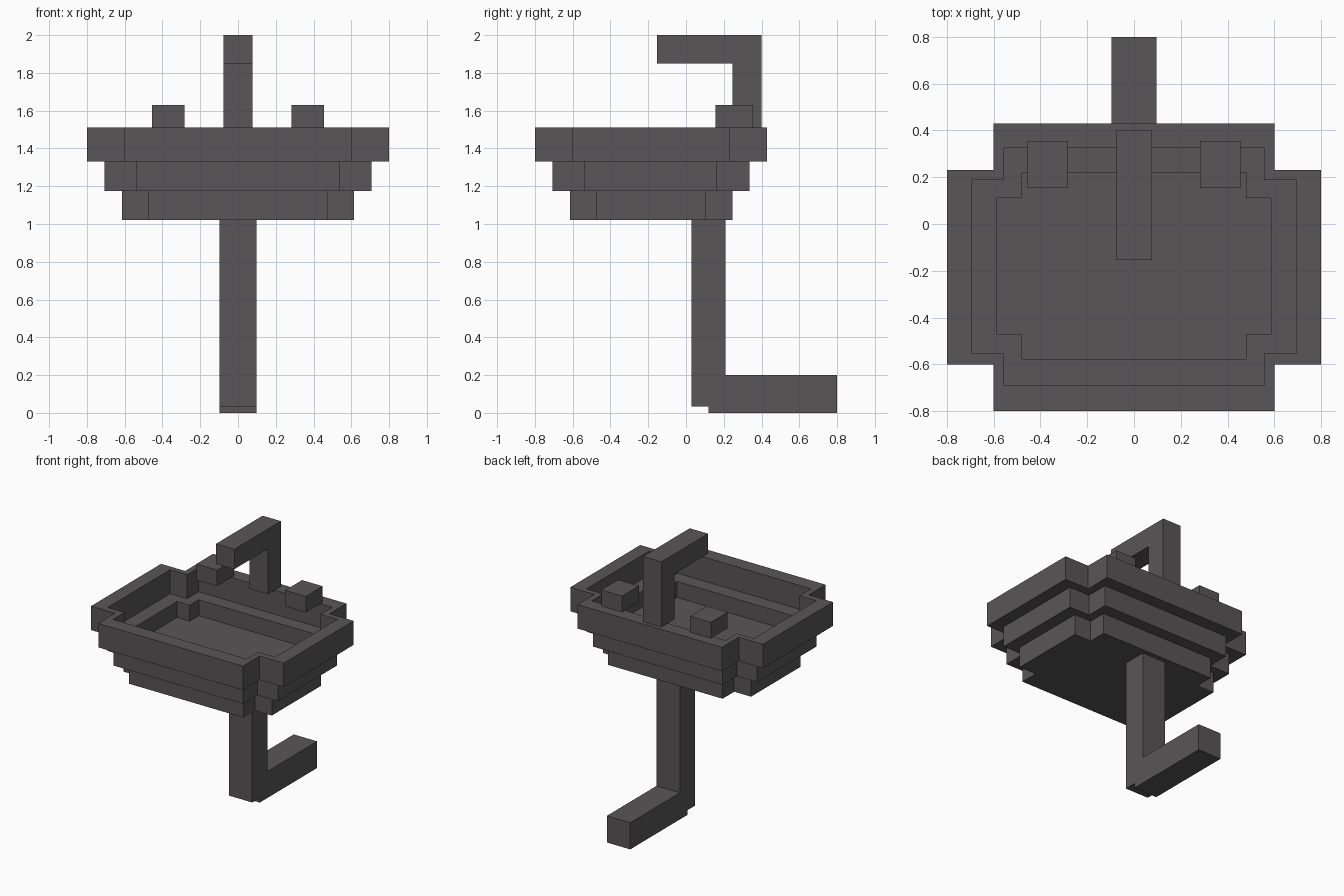
import bpy
import bmesh

cube = bpy.data.objects.get("Cube")
if cube:
    bpy.data.objects.remove(cube, do_unlink=True)

grey = bpy.data.materials.new("dark_grey")
grey.use_nodes = True
COLOUR = (0.10, 0.092, 0.096, 1)
grey.diffuse_color = COLOUR
bsdf = grey.node_tree.nodes["Principled BSDF"]
bsdf.inputs["Base Color"].default_value = COLOUR
bsdf.inputs["Roughness"].default_value = 0.8


def finish(name, bm):
    bmesh.ops.recalc_face_normals(bm, faces=bm.faces)
    mesh = bpy.data.meshes.new(name)
    bm.to_mesh(mesh)
    bm.free()
    mesh.materials.append(grey)
    obj = bpy.data.objects.new(name, mesh)
    bpy.context.collection.objects.link(obj)
    return obj


def box(name, x, y, z):
    bm = bmesh.new()
    bmesh.ops.create_cube(bm, size=1)
    for v in bm.verts:
        v.co = [r[0] + (c + 0.5) * (r[1] - r[0]) for c, r in zip(v.co, (x, y, z))]
    return finish(name, bm)


def side_profile(name, points, half_width):
    """Extrude a (y, z) outline across x."""
    bm = bmesh.new()
    face = bm.faces.new([bm.verts.new((-half_width, y, z)) for y, z in points])
    new = bmesh.ops.extrude_face_region(bm, geom=[face])["geom"]
    moved = [g for g in new if isinstance(g, bmesh.types.BMVert)]
    bmesh.ops.translate(bm, verts=moved, vec=(2 * half_width, 0, 0))
    return finish(name, bm)


def notched(wide, narrow, front, back, notch):
    """Rectangle outline with a square notch at every corner."""
    f, b = front + notch, back - notch
    half = [(narrow, front), (narrow, f), (wide, f),
            (wide, b), (narrow, b), (narrow, back)]
    return half + [(-x, y) for x, y in reversed(half)]


def basin(name, levels):
    """Stepped shell: consecutive (outline, z) loops joined, ends capped."""
    bm = bmesh.new()
    loops = [[bm.verts.new((x, y, z)) for x, y in outline] for outline, z in levels]
    for a, b in zip(loops, loops[1:]):
        for i in range(len(a)):
            j = (i + 1) % len(a)
            bm.faces.new((a[i], a[j], b[j], b[i]))
    bm.faces.new(loops[0])
    bm.faces.new(loops[-1])
    return finish(name, bm)


# Basin outlines, outside and inside
lower = notched(0.615, 0.475, -0.615, 0.245, 0.138)
middle = notched(0.707, 0.538, -0.708, 0.335, 0.17)
rim = notched(0.80, 0.60, -0.80, 0.43, 0.20)
inner_rim = notched(0.695, 0.555, -0.69, 0.325, 0.137)
inner_well = notched(0.585, 0.48, -0.58, 0.22, 0.108)

LEDGE, FLOOR = 1.33, 1.21
basin("basin", [(lower, 1.02), (lower, 1.175), (middle, 1.175), (middle, 1.33),
                (rim, 1.33), (rim, 1.51), (inner_rim, 1.51), (inner_rim, LEDGE),
                (inner_well, LEDGE), (inner_well, FLOOR)])

# Drain pipe running down and back to the wall
side_profile("drain_pipe", [(0.03, 1.02), (0.03, 0.035), (0.12, 0.035), (0.12, 0),
                            (0.80, 0), (0.80, 0.20), (0.21, 0.20), (0.21, 1.02)], 0.097)

# Tap spout
side_profile("tap_spout", [(0.245, 1.51), (0.245, 1.85), (-0.153, 1.85),
                           (-0.153, 2.0), (0.40, 2.0), (0.40, 1.51)], 0.076)

# Tap handles
for side, sign in (("left", 1), ("right", -1)):
    box(side + "_tap_handle", sorted((sign * 0.283, sign * 0.455)),
        (0.155, 0.355), (1.51, 1.63))
